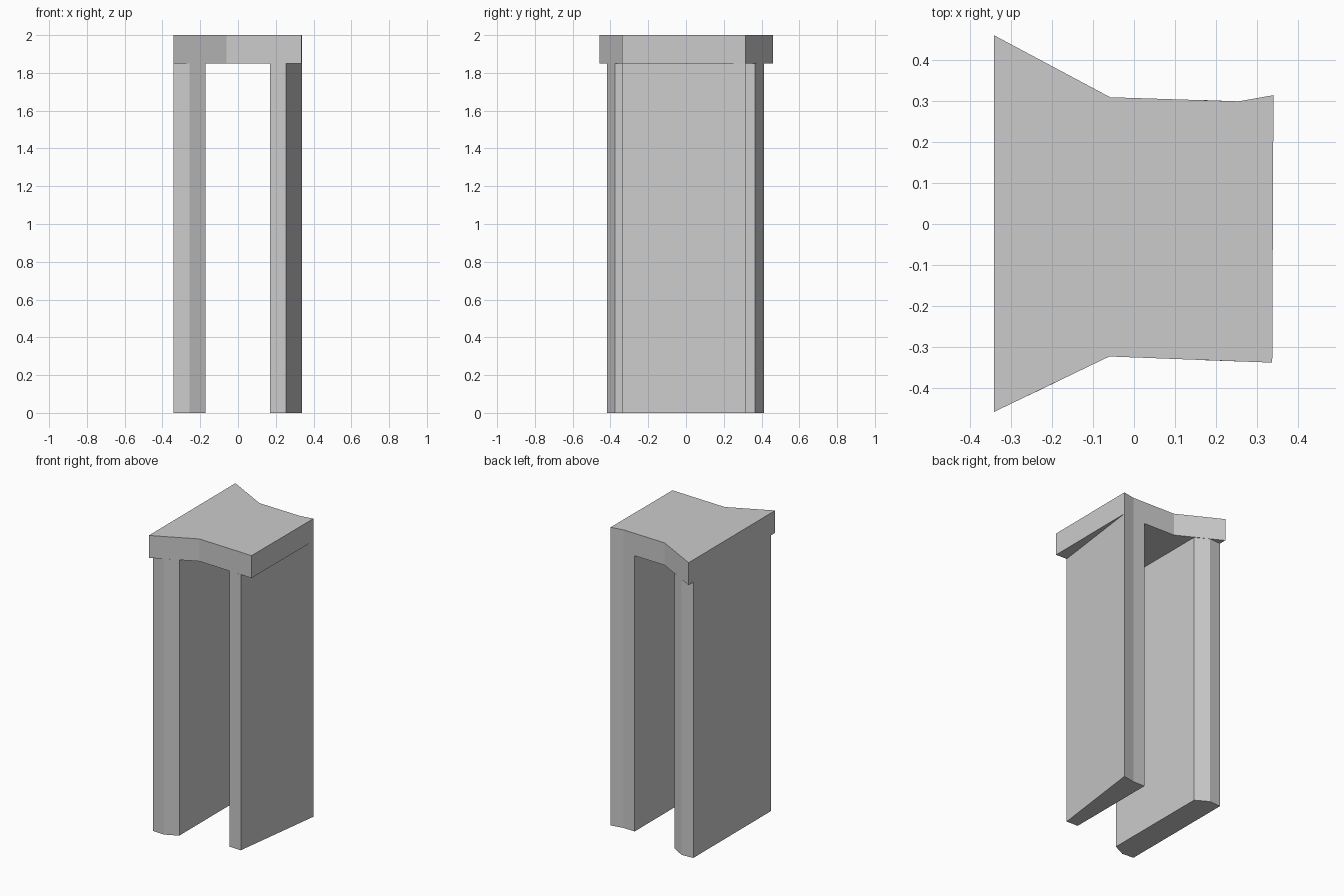
import bpy
import bmesh

if "Cube" in bpy.data.objects:
    bpy.data.objects.remove(bpy.data.objects["Cube"])


def prism(name, outline, z0, z1):
    """Extrude a plan outline (counter-clockwise x, y points) from z0 to z1."""
    bm = bmesh.new()
    face = bm.faces.new([bm.verts.new((x, y, z0)) for x, y in outline])
    top = bmesh.ops.extrude_face_region(bm, geom=[face], use_keep_orig=True)
    verts = [v for v in top["geom"] if isinstance(v, bmesh.types.BMVert)]
    bmesh.ops.translate(bm, verts=verts, vec=(0, 0, z1 - z0))
    bmesh.ops.recalc_face_normals(bm, faces=bm.faces)
    mesh = bpy.data.meshes.new(name)
    bm.to_mesh(mesh)
    bm.free()
    obj = bpy.data.objects.new(name, mesh)
    bpy.context.collection.objects.link(obj)
    return obj


SLAB_BOTTOM, TOP = 1.85, 2.0

# Flared lintel slab across the two uprights
prism("lintel_slab", [(-0.341, -0.458), (-0.06, -0.323), (0.337, -0.338),
                      (0.34, 0.314), (0.255, 0.299), (-0.058, 0.309),
                      (-0.341, 0.46)], SLAB_BOTTOM, TOP)

# Left upright, with bevelled ends
prism("left_upright", [(-0.341, -0.412), (-0.257, -0.418), (-0.172, -0.377),
                       (-0.172, 0.365), (-0.257, 0.414), (-0.341, 0.41)],
      0, SLAB_BOTTOM)

# Right upright, its outer face slanting inward toward the front
prism("right_upright", [(0.17, -0.332), (0.255, -0.335), (0.34, 0.314),
                        (0.255, 0.299), (0.17, 0.302)], 0, SLAB_BOTTOM)
